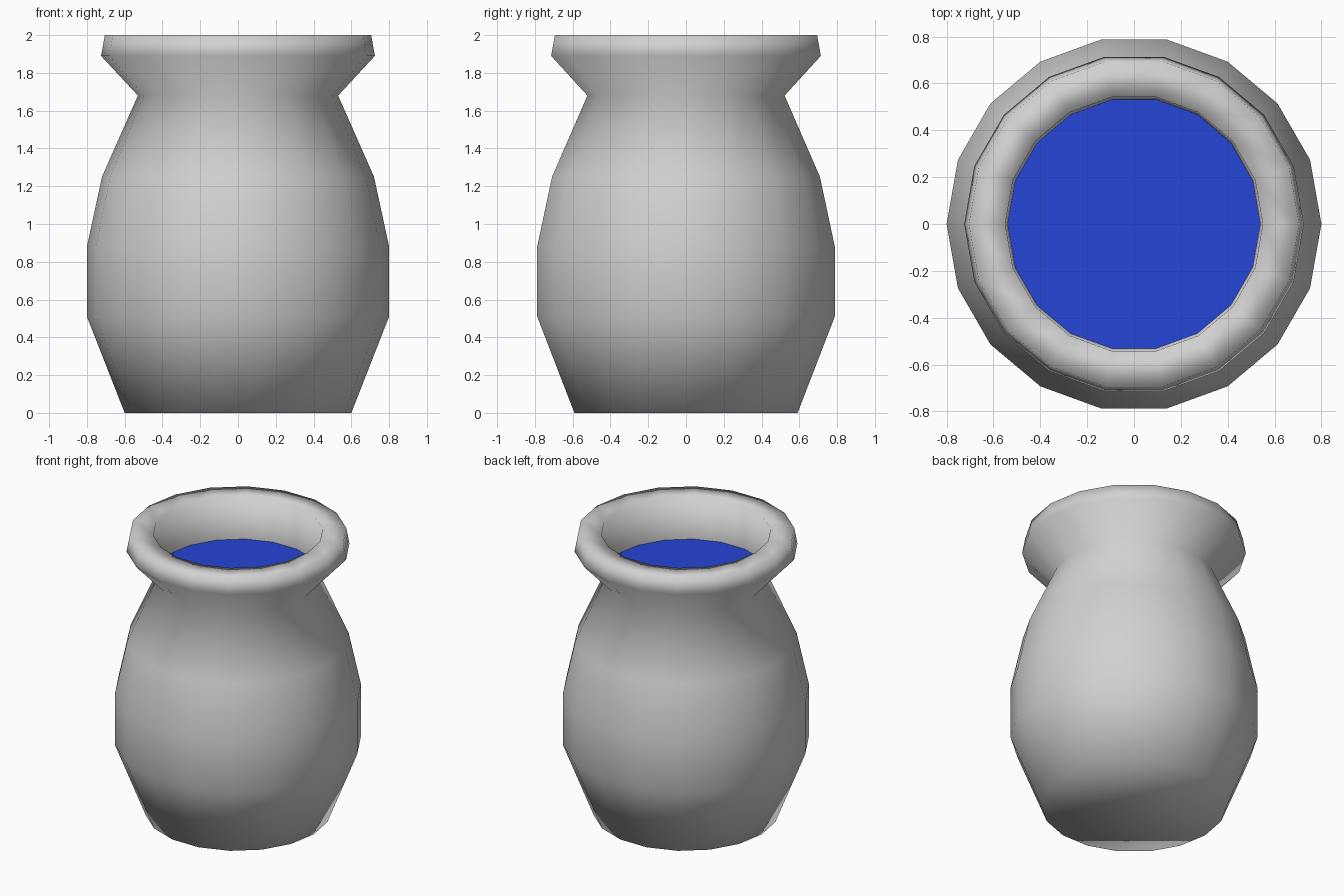
import bpy
import bmesh
import math

SIDES = 18

# Remove the default cube
cube = bpy.data.objects.get("Cube")
if cube:
    bpy.data.objects.remove(cube, do_unlink=True)


def make_material(name, rgb):
    mat = bpy.data.materials.new(name)
    mat.use_nodes = True
    color = (*rgb, 1.0)
    mat.diffuse_color = color
    mat.node_tree.nodes["Principled BSDF"].inputs["Base Color"].default_value = color
    return mat


def ring(bm, radius, z):
    step = 2 * math.pi / SIDES
    return [bm.verts.new((radius * math.cos(i * step), radius * math.sin(i * step), z))
            for i in range(SIDES)]


def finish(bm, name, mat, smooth):
    mesh = bpy.data.meshes.new(name)
    for face in bm.faces:
        face.smooth = smooth
    bm.to_mesh(mesh)
    bm.free()
    mesh.materials.append(mat)
    obj = bpy.data.objects.new(name, mesh)
    bpy.context.scene.collection.objects.link(obj)
    return obj


grey = make_material("grey clay", (0.64, 0.64, 0.64))
blue = make_material("water blue", (0.018, 0.058, 0.66))

# Pot: belly, neck, flared rim, then down the inner wall
profile = [(0.60, 0.0), (0.80, 0.51), (0.80, 0.88), (0.72, 1.25),
           (0.53, 1.68), (0.725, 1.89), (0.705, 2.0), (0.55, 2.0), (0.54, 1.70)]
bm = bmesh.new()
rings = [ring(bm, r, z) for r, z in profile]
for low, high in zip(rings, rings[1:]):
    for i in range(SIDES):
        j = (i + 1) % SIDES
        bm.faces.new((low[i], low[j], high[j], high[i]))
bm.faces.new(reversed(rings[0]))  # base
finish(bm, "pot", grey, True)

# Water surface closing the mouth
bm = bmesh.new()
bm.faces.new(ring(bm, 0.54, 1.70))
finish(bm, "water", blue, False)
